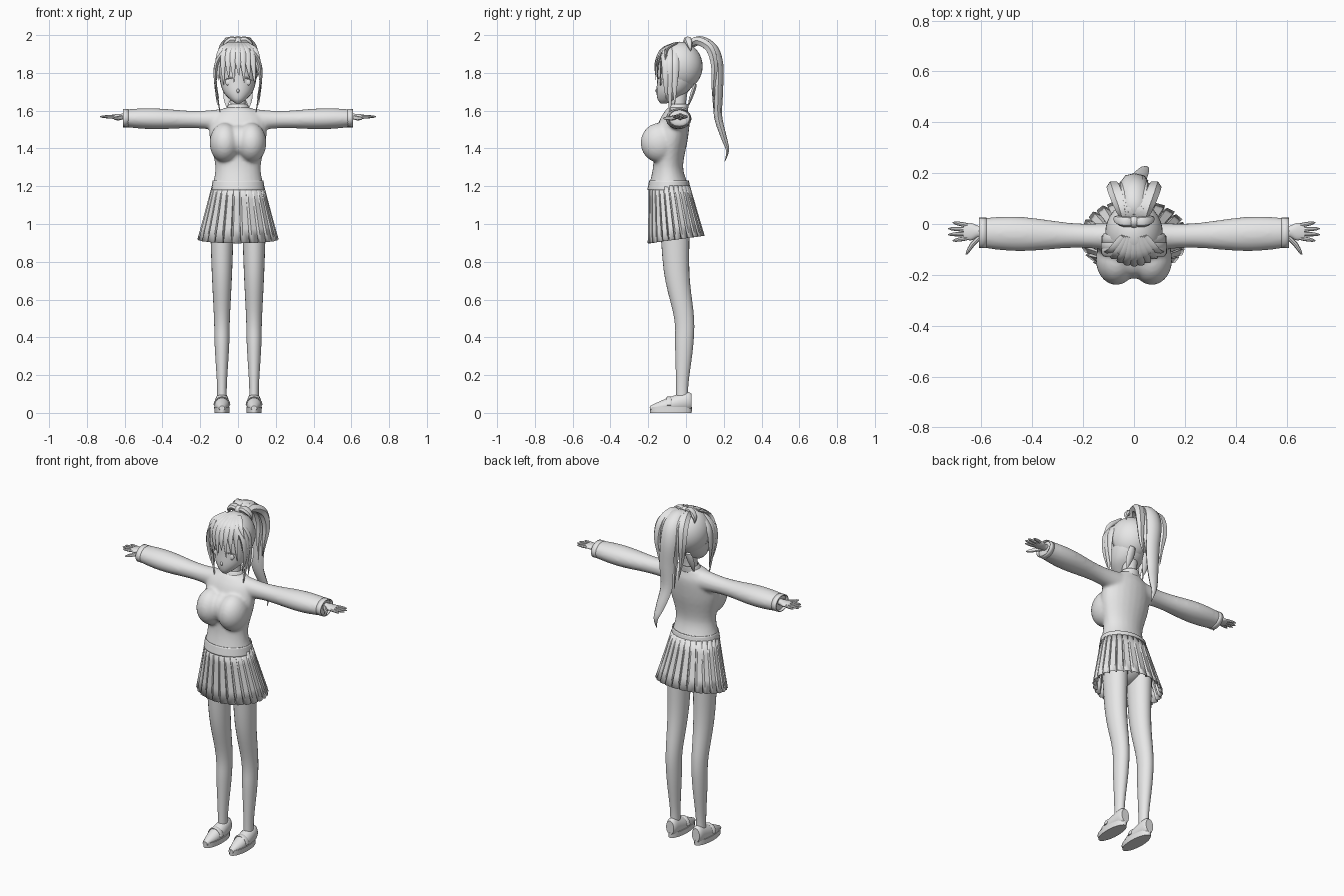
import bpy, bmesh, math
from mathutils import Vector

cube = bpy.data.objects.get("Cube")
if cube:
    bpy.data.objects.remove(cube, do_unlink=True)

grey = bpy.data.materials.new("light grey")
grey.use_nodes = True
grey.diffuse_color = (0.8, 0.8, 0.8, 1)
for node in grey.node_tree.nodes:
    if node.type == 'BSDF_PRINCIPLED':
        node.inputs["Base Color"].default_value = grey.diffuse_color

X, Y, Z = Vector((1, 0, 0)), Vector((0, 1, 0)), Vector((0, 0, 1))
SIDES = ((1, "left"), (-1, "right"))


def spline(points, steps=5):
    """Smooth path through points; extra values such as radii are blended too."""
    control = [Vector(p) for p in points]
    last = len(control) - 1
    path = []
    for i in range(last):
        before, start = control[max(i - 1, 0)], control[i]
        end, after = control[i + 1], control[min(i + 2, last)]
        leave, arrive = (end - before) / 2, (after - start) / 2
        for k in range(steps):
            t = k / steps
            ease = t * t * (3 - 2 * t)
            path.append(start.lerp(end, ease) + leave * (t * (1 - t) ** 2)
                        - arrive * (t * t * (1 - t)))
    return path + [control[last]]


def bridge(bm, rings):
    for lower, upper in zip(rings, rings[1:]):
        count = len(lower)
        for k in range(count):
            j = (k + 1) % count
            bm.faces.new((lower[k], lower[j], upper[j], upper[k]))


def sweep(bm, path, width_axis, depth_axis=None, sides=24, caps=True):
    """Elliptical tube along a path whose points carry a width and a depth."""
    rings = []
    for i, point in enumerate(path):
        across, deep = width_axis, depth_axis
        if deep is None:
            ahead, behind = path[min(i + 1, len(path) - 1)], path[max(i - 1, 0)]
            tangent = Vector((ahead - behind)[:3]).normalized()
            deep = tangent.cross(width_axis).normalized()
            across = deep.cross(tangent)
        x, y, z, width, depth = point
        ring = []
        for k in range(sides):
            angle = math.tau * k / sides
            offset = across * width * math.cos(angle) + deep * depth * math.sin(angle)
            ring.append(bm.verts.new(Vector((x, y, z)) + offset))
        rings.append(ring)
    bridge(bm, rings)
    if caps:
        bm.faces.new(rings[0][::-1])
        bm.faces.new(rings[-1])


def upright(bm, rows, x=0, caps=True):
    """Loft of level ellipses from rows of z, y, x radius and y radius."""
    sweep(bm, spline([(x, y, z, wide, deep) for z, y, wide, deep in rows]), X, Y, caps=caps)


def lock(bm, points, width, depth, axis, sides=6, sharpness=1):
    """Leaf-shaped strand: swells past the root and tapers to a tip."""
    path = spline(points)
    strand = []
    for i, point in enumerate(path):
        t = i / (len(path) - 1)
        swell = max(math.sin(math.pi * (1 + 3 * t) / 4), 0.05) ** sharpness
        strand.append(Vector((*point, width * swell, depth * swell)))
    sweep(bm, strand, axis, sides=sides)


def ball(bm, centre, radii):
    made = bmesh.ops.create_uvsphere(bm, u_segments=32, v_segments=20, radius=1)
    for vert in made["verts"]:
        vert.co = Vector(c + r * q for c, r, q in zip(centre, radii, vert.co))


def finish(name, bm, thickness=0, angle=40):
    bmesh.ops.recalc_face_normals(bm, faces=bm.faces[:])
    mesh = bpy.data.meshes.new(name)
    bm.to_mesh(mesh)
    bm.free()
    part = bpy.data.objects.new(name, mesh)
    bpy.context.collection.objects.link(part)
    mesh.materials.append(grey)
    bpy.ops.object.select_all(action='DESELECT')
    bpy.context.view_layer.objects.active = part
    part.select_set(True)
    bpy.ops.object.shade_smooth_by_angle(angle=math.radians(angle))
    if thickness:
        part.modifiers.new("thickness", 'SOLIDIFY').thickness = thickness
    return part


# Sweater: torso, bust and sleeves fused into one soft surface
bm = bmesh.new()
upright(bm, [(1.19, -.09, .14, .11), (1.3, -.095, .12, .08), (1.45, -.08, .15, .09),
             (1.55, -.06, .145, .08), (1.6, -.05, .1, .06), (1.62, -.04, .05, .05)])
ball(bm, (0, -.14, 1.44), (.06, .075, .085))
arm_z = 1.56
for side, label in SIDES:
    ball(bm, (side * .07, -.14, 1.43), (.08, .1, .105))
    sleeve = []
    for i in range(17):
        t = i / 16
        wide = .058 - .01 * math.sin(math.tau * t)
        tall = wide * .8 + .015 * (1 - t) ** 2
        sleeve.append(Vector((side * (.07 + .53 * t), .015 * t - .05, arm_z - .01 * (1 - t), wide, tall)))
    sweep(bm, sleeve, Y, Z)
sweater = finish("sweater", bm)
remesh = sweater.modifiers.new("fuse", 'REMESH')
remesh.mode = 'VOXEL'
remesh.voxel_size = .009
remesh.use_smooth_shade = True
soften = sweater.modifiers.new("soften", 'SMOOTH')
soften.iterations = 6

# Ribbed hem and shirt collar
bm = bmesh.new()
upright(bm, [(1.18, -.09, .142, .115), (1.23, -.09, .135, .105)], caps=False)
finish("sweater_hem", bm, thickness=.004)
bm = bmesh.new()
upright(bm, [(1.6, -.045, .065, .055), (1.635, -.035, .05, .05)], caps=False)
finish("collar", bm, thickness=.006)

leg_x = .085
for side, label in SIDES:
    # Open cuff
    bm = bmesh.new()
    cuff = [Vector((side * x, -.035, arm_z, .06, .048)) for x in (.58, .61)]
    sweep(bm, cuff, Y, Z, caps=False)
    finish(label + "_cuff", bm, thickness=.005)

    # Hand: palm, four fanned fingers and a thumb
    bm = bmesh.new()
    hand_y, hand_z = -.03, arm_z + .008
    sweep(bm, spline([(side * .56, hand_y, hand_z, .022, .018), (side * .61, hand_y, hand_z, .022, .016),
                      (side * .64, hand_y, hand_z, .034, .014), (side * .67, hand_y, hand_z, .03, .01)]), Y, Z)
    for finger in range(4):
        fan = finger - 1.5
        root = (side * .65, hand_y + fan * .016, hand_z)
        tip = (side * (.74 - .018 * abs(fan)), hand_y + fan * .024, hand_z)
        lock(bm, [root, tip], .009, .009, Y, sides=8, sharpness=.5)
    lock(bm, [(side * .6, -.045, hand_z), (side * .635, -.08, arm_z), (side * .66, -.12, arm_z)],
         .012, .01, Z, sides=8, sharpness=.5)
    finish(label + "_hand", bm)

    # Leg
    bm = bmesh.new()
    profile = ((1.1, -.06, .066), (.75, -.05, .054), (.5, -.01, .042),
               (.35, -.01, .038), (.15, -.02, .026), (.05, -.02, .026))
    upright(bm, [(z, y, r, r * 1.25) for z, y, r in profile], x=side * leg_x)
    finish(label + "_leg", bm)

    # Loafer: upper, strap and sole
    bm = bmesh.new()
    shoe_x = side * leg_x
    sweep(bm, spline([(shoe_x, .03, .06, .025, .04), (shoe_x, 0, .06, .035, .05),
                      (shoe_x, -.1, .04, .039, .038), (shoe_x, -.19, .025, .015, .012)]), X, Z)
    strap = []
    for i in range(9):
        angle = math.pi * i / 8
        strap.append(Vector((shoe_x + .041 * math.cos(angle), -.09, .04 + .043 * math.sin(angle), .014, .004)))
    sweep(bm, strap, Y)
    upright(bm, [(0, -.08, .04, .11), (.03, -.08, .041, .112)], x=shoe_x)
    finish(label + "_shoe", bm)

# Hips beneath the skirt
bm = bmesh.new()
ball(bm, (0, -.075, 1.08), (.13, .1, .12))
finish("hips", bm)

# Skirt: knife pleats that open toward a slanted hem
bm = bmesh.new()
pleats, levels, rings = 26, 4, []
for level in range(levels + 1):
    drop = level / levels
    ring = []
    for k in range(pleats):
        for step, out in ((0, 1), (.72, .5), (.78, -1)):
            angle = math.tau * (k + step) / pleats
            fold = 1 + out * (.015 + .04 * drop)
            x = (.136 + .068 * drop) * fold * math.cos(angle)
            y = (.108 + .036 * drop) * fold * math.sin(angle) - .088 + .036 * drop
            ring.append(bm.verts.new((x, y, 1.205 - drop * (.287 - .02 * math.sin(angle)))))
    rings.append(ring)
bridge(bm, rings)
finish("skirt", bm, thickness=.003, angle=20)

# Neck, then head with nose and lips
bm = bmesh.new()
upright(bm, [(1.57, -.04, .046, .044), (1.64, -.04, .04, .04), (1.74, -.03, .042, .045)])
finish("neck", bm)
bm = bmesh.new()
upright(bm, [(1.638, -.118, .012, .015), (1.66, -.1, .043, .05), (1.7, -.073, .078, .083),
             (1.76, -.05, .096, .103), (1.83, -.04, .1, .11), (1.9, -.04, .09, .095), (1.95, -.04, .02, .02)])
ball(bm, (0, -.15, 1.705), (.008, .013, .012))
ball(bm, (0, -.143, 1.676), (.018, .006, .003))
finish("head", bm)

# Eyes and upper lashes
for side, label in SIDES:
    bm = bmesh.new()
    ball(bm, (side * .046, -.133, 1.75), (.022, .008, .018))
    lock(bm, [(side * .02, -.147, 1.765), (side * .045, -.141, 1.775), (side * .075, -.118, 1.76)],
         .004, .004, Z)
    finish(label + "_eye", bm)

# Hair cap, open around the face
bm = bmesh.new()
ball(bm, (0, -.035, 1.835), (.113, .123, .13))
opening = []
for face in bm.faces:
    middle = face.calc_center_median()
    if middle.y < -.06 and middle.z < 1.86:
        opening.append(face)
bmesh.ops.delete(bm, geom=opening, context='FACES')
finish("hair_cap", bm, thickness=.006)

# Fringe locks fanning from the crown
bm = bmesh.new()
for i in range(-4, 5):
    x = i * .025
    bend = 5 * x * x
    tip = 1.785 - .03 * (i % 2) - .006 * abs(i)
    lock(bm, [(x * .4, -.05, 1.958), (x * .8, bend / 2 - .125, 1.925), (x * 1.05, bend - .16, 1.855),
              (x * 1.1 + .006, bend - .162, tip)], .021, .009, X)
finish("fringe", bm, angle=50)

# Long side locks and nape wisps
for side, label in SIDES:
    bm = bmesh.new()
    for y, x, tip in ((-.085, .09, 1.56), (-.06, .11, 1.63), (-.105, .1, 1.66)):
        lock(bm, [(side * .06, y, 1.93), (side * .11, y, 1.86), (side * .12, y, 1.76),
                  (side * x, y, tip)], .024, .012, Y)
    lock(bm, [(side * .05, .05, 1.74), (side * .06, .01, 1.62)], .025, .012, X)
    finish(label + "_side_hair", bm, angle=50)

# Ponytail: one long curling lock among shorter ones
bm = bmesh.new()
lock(bm, [(0, .01, 1.94), (0, .07, 1.97), (0, .14, 1.93), (0, .17, 1.84), (.01, .17, 1.7), (.01, .17, 1.57),
          (.03, .2, 1.46), (.045, .22, 1.39), (.05, .205, 1.33)], .05, .028, X, sides=8)
for spread, tip in ((-.07, 1.62), (-.035, 1.56), (.035, 1.6), (.07, 1.65)):
    lock(bm, [(spread * .3, .01, 1.945), (spread * .6, .06, 1.97), (spread, .125, 1.93),
              (spread * 1.15, .15, 1.84), (spread, .145, 1.73), (spread * .8, .15, tip)], .032, .025, X)
finish("ponytail", bm, angle=50)

# Bow at the ponytail root
bm = bmesh.new()
ball(bm, (0, .01, 1.965), (.024, .025, .025))
for side, label in SIDES:
    lock(bm, [(0, .01, 1.965), (side * .035, .01, 1.975), (side * .068, .018, 1.95), (side * .075, .025, 1.915)],
         .022, .018, Y, sides=8)
finish("hair_bow", bm)
